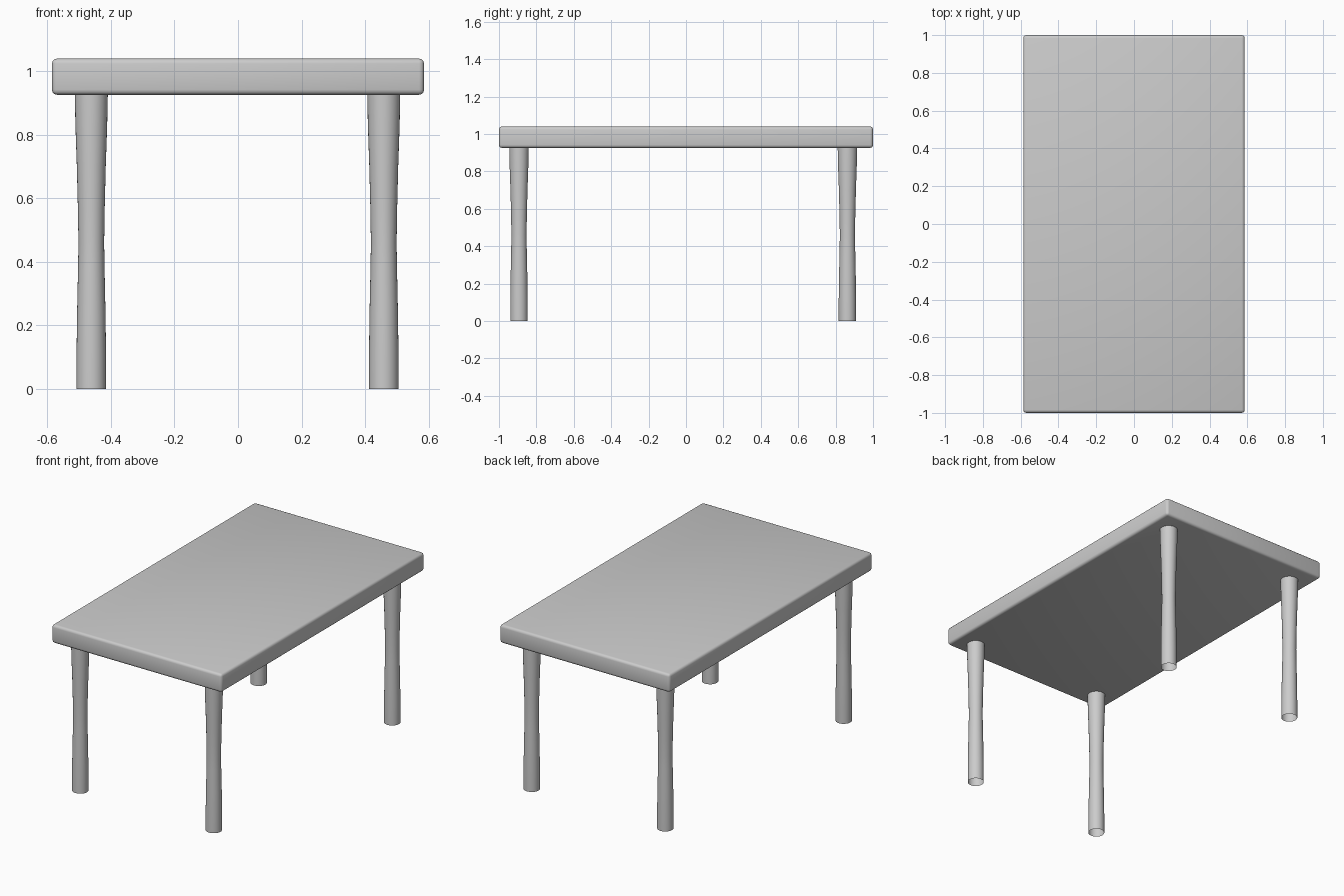
import bpy, bmesh, math

if "Cube" in bpy.data.objects:
    bpy.data.objects.remove(bpy.data.objects["Cube"])


def add_object(name, bm, angle):
    bmesh.ops.recalc_face_normals(bm, faces=bm.faces)
    mesh = bpy.data.meshes.new(name)
    bm.to_mesh(mesh)
    bm.free()
    obj = bpy.data.objects.new(name, mesh)
    bpy.context.collection.objects.link(obj)
    bpy.ops.object.select_all(action='DESELECT')
    bpy.context.view_layer.objects.active = obj
    obj.select_set(True)
    bpy.ops.object.shade_smooth_by_angle(angle=math.radians(angle))
    return obj


# Table top: slab with softly rounded edges
bm = bmesh.new()
bmesh.ops.create_cube(bm, size=1)
bmesh.ops.scale(bm, vec=(1.172, 2.0, 0.114), verts=bm.verts)
bmesh.ops.translate(bm, vec=(0, 0, 0.983), verts=bm.verts)
bmesh.ops.bevel(bm, geom=bm.edges[:], offset=0.016, segments=3,
                profile=0.5, affect='EDGES')
add_object("table_top", bm, 40)

# Turned leg profile: (radius, height), waisted near the middle
PROFILE = [(0.0465, 0.0), (0.0465, 0.11), (0.0445, 0.25), (0.0415, 0.39),
           (0.0405, 0.46), (0.042, 0.56), (0.0455, 0.70), (0.050, 0.83),
           (0.052, 0.928)]
SIDES = 32


def leg(name, x, y):
    # Open tube revolved from the profile
    bm = bmesh.new()
    rings = []
    for r, z in PROFILE:
        rings.append([bm.verts.new((x + r * math.cos(2 * math.pi * i / SIDES),
                                    y + r * math.sin(2 * math.pi * i / SIDES), z))
                      for i in range(SIDES)])
    for low, high in zip(rings, rings[1:]):
        for i in range(SIDES):
            j = (i + 1) % SIDES
            bm.faces.new((low[i], low[j], high[j], high[i]))
    add_object(name, bm, 40)


# Four legs, the front pair slightly nearer its edge
for end, y in (("front", -0.893), ("back", 0.863)):
    for side, x in (("left", -0.462), ("right", 0.459)):
        leg(f"{end}_{side}_leg", x, y)
